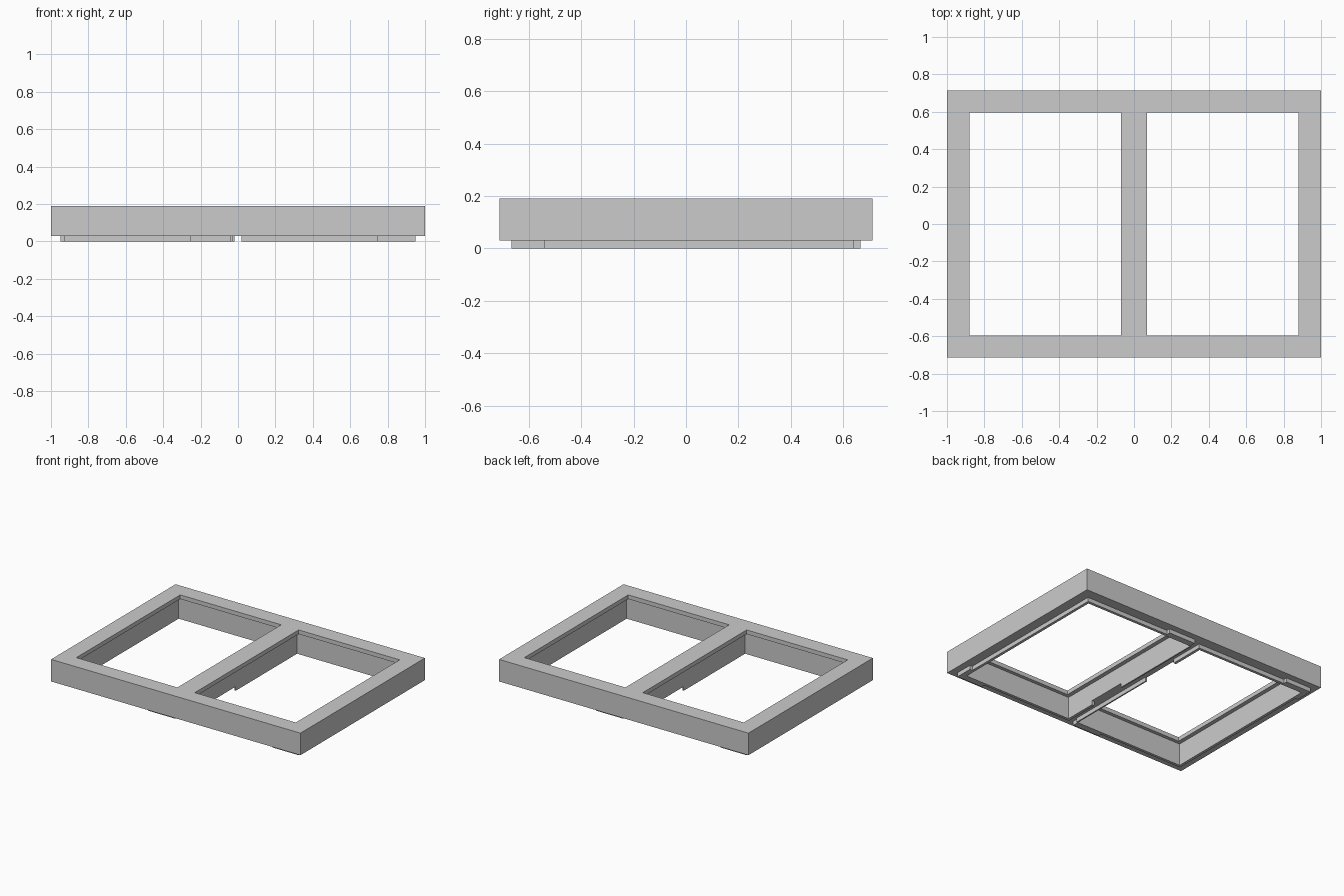
import bpy

if "Cube" in bpy.data.objects:
    bpy.data.objects.remove(bpy.data.objects["Cube"], do_unlink=True)

# One plain grey for the whole model
grey = bpy.data.materials.new("light_grey")
grey.use_nodes = True
grey.diffuse_color = (0.6, 0.6, 0.6, 1)
grey.node_tree.nodes["Principled BSDF"].inputs["Base Color"].default_value = (0.6, 0.6, 0.6, 1)


def box(name, x0, x1, y0, y1, z0, z1):
    """Box between two corners."""
    bpy.ops.mesh.primitive_cube_add(size=1, location=((x0 + x1) / 2, (y0 + y1) / 2, (z0 + z1) / 2))
    ob = bpy.context.object
    ob.name = name
    ob.scale = (x1 - x0, y1 - y0, z1 - z0)
    bpy.ops.object.transform_apply(location=False, rotation=False, scale=True)
    ob.data.materials.append(grey)
    return ob


def cut(target, cutter):
    """Subtract the cutter and throw it away."""
    cutter.hide_render = True
    mod = target.modifiers.new("cut", "BOOLEAN")
    mod.operation = "DIFFERENCE"
    mod.solver = "EXACT"
    mod.object = cutter
    bpy.context.view_layer.objects.active = target
    bpy.ops.object.modifier_apply(modifier=mod.name)
    bpy.data.objects.remove(cutter, do_unlink=True)


BASE, LEDGE, TOP = 0.03, 0.16, 0.19

# Frame: two openings, each wider below a thin top lip
frame = box("frame", -1, 1, -0.713, 0.713, BASE, TOP)
for side in (-1, 1):
    a, b = sorted((side * 0.04, side * 0.91))
    cut(frame, box("lower_cutter", a, b, -0.62, 0.62, -0.1, LEDGE))
    a, b = sorted((side * 0.07, side * 0.88))
    cut(frame, box("upper_cutter", a, b, -0.595, 0.595, 0.1, 0.3))

# Rim strips under the frame, listed for the -x opening
strips = {
    "outer_rim": (-0.93, -0.91, -0.64, 0.54),
    "outer_rim_tab": (-0.95, -0.91, 0.54, 0.667),
    "back_rim_tab": (-0.91, -0.745, 0.62, 0.667),
    "back_rim": (-0.745, -0.02, 0.62, 0.64),
    "middle_rim_upper": (-0.04, -0.02, 0.38, 0.62),
    "middle_rim_lower": (-0.04, -0.03, -0.62, 0.083),
    "front_rim_tab": (-0.255, -0.04, -0.667, -0.62),
    "front_rim": (-0.91, -0.255, -0.64, -0.62),
}

# The other opening has the same rim turned half round
for name, (x0, x1, y0, y1) in strips.items():
    box("right_" + name, x0, x1, y0, y1, 0, BASE)
    box("left_" + name, -x1, -x0, -y1, -y0, 0, BASE)
